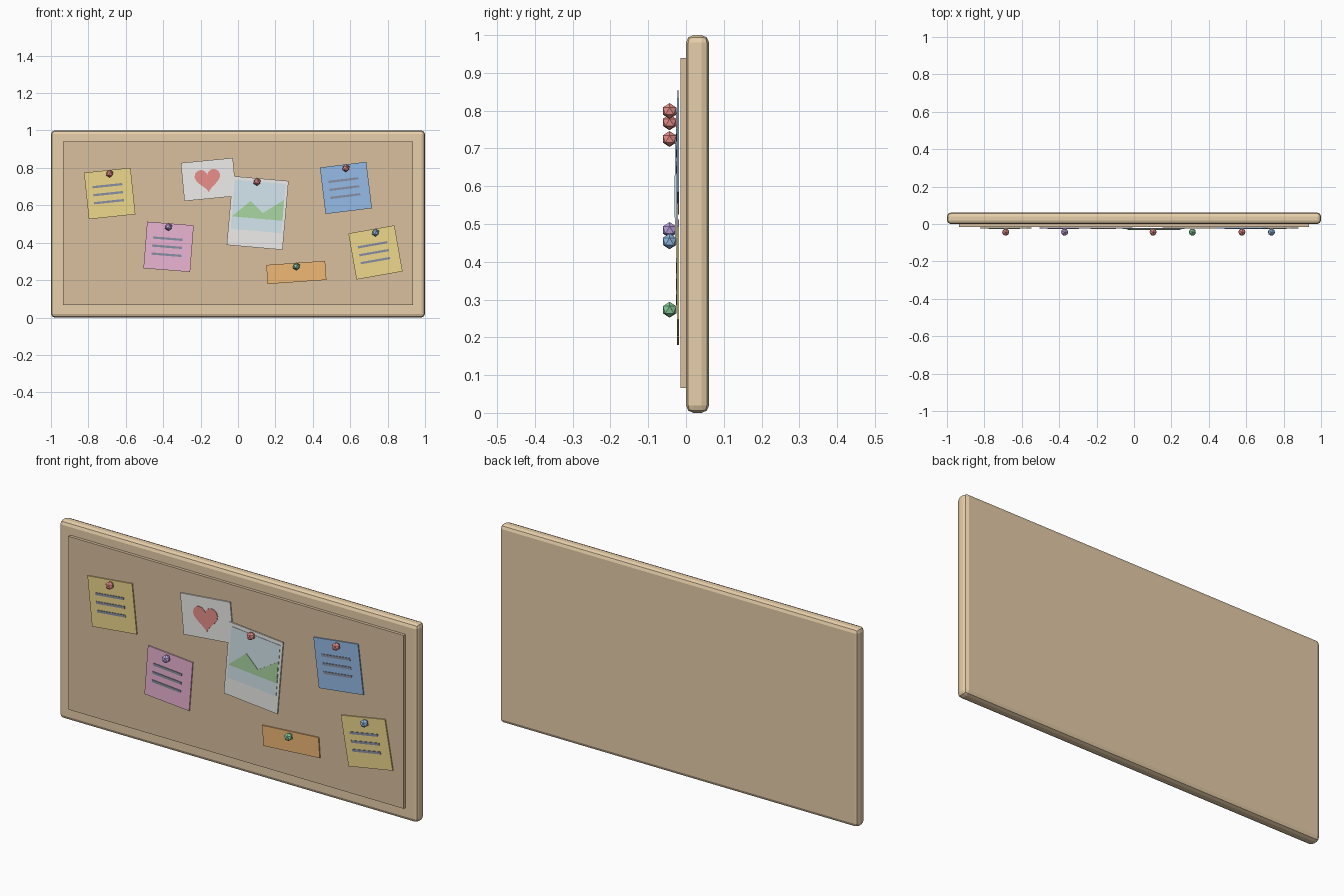
import bpy, bmesh, math
from mathutils import Matrix

if "Cube" in bpy.data.objects:
    bpy.data.objects.remove(bpy.data.objects["Cube"])

COLOURS = {
    "wood": (0.80, 0.62, 0.40), "cork": (0.70, 0.53, 0.35), "yellow": (0.86, 0.69, 0.27),
    "pink": (0.84, 0.46, 0.66), "blue": (0.30, 0.50, 0.80), "orange": (0.87, 0.48, 0.18),
    "white": (0.86, 0.85, 0.83), "red": (0.82, 0.28, 0.26), "sky": (0.66, 0.80, 0.86),
    "green": (0.40, 0.68, 0.36), "ink": (0.25, 0.28, 0.36), "purple": (0.52, 0.38, 0.75),
    "pin_green": (0.25, 0.60, 0.33),
}
mats = {}
for key, c in COLOURS.items():
    mats[key] = bpy.data.materials.new(key)
    mats[key].diffuse_color = (*c, 1)


def finish(bm, name, colour):
    bmesh.ops.recalc_face_normals(bm, faces=bm.faces)
    me = bpy.data.meshes.new(name)
    bm.to_mesh(me)
    bm.free()
    me.materials.append(mats[colour])
    ob = bpy.data.objects.new(name, me)
    bpy.context.collection.objects.link(ob)
    return ob


def slab(name, pts, y0, y1, colour, at=(0, 0), angle=0):
    """Outline in x,z extruded from y0 to y1, turned about its centre on the board."""
    bm = bmesh.new()
    face = bm.faces.new([bm.verts.new((x, y0, z)) for x, z in pts])
    ext = bmesh.ops.extrude_face_region(bm, geom=[face])
    vs = [v for v in ext["geom"] if isinstance(v, bmesh.types.BMVert)]
    bmesh.ops.translate(bm, verts=vs, vec=(0, y1 - y0, 0))
    m = Matrix.Translation((at[0], 0, at[1])) @ Matrix.Rotation(-math.radians(angle), 4, 'Y')
    bmesh.ops.transform(bm, matrix=m, verts=bm.verts)
    return finish(bm, name, colour)


def rect(w, h, x=0, z=0):
    return [(x - w / 2, z - h / 2), (x + w / 2, z - h / 2),
            (x + w / 2, z + h / 2), (x - w / 2, z + h / 2)]


def pin(name, x, z, colour):
    bm = bmesh.new()
    bmesh.ops.create_icosphere(bm, subdivisions=1, radius=0.021,
                               matrix=Matrix.Translation((x, -0.0435, z)))
    finish(bm, name, colour)


# Rounded wooden frame and cork panel
frame = slab("frame", rect(2, 1), 0, 0.061, "wood", (0, 0.5))
bev = frame.modifiers.new("round", 'BEVEL')
bev.width, bev.segments = 0.02, 2
slab("cork_panel", rect(1.87, 0.874), -0.015, 0.005, "cork", (0, 0.503))

# Written notes: centre, tilt, paper and pin colours
NOTES = [("left_note", -0.686, 0.663, 6, "yellow", "red"),
         ("pink_note", -0.371, 0.378, -4.5, "pink", "purple"),
         ("blue_note", 0.577, 0.693, 7, "blue", "red"),
         ("right_note", 0.735, 0.348, 10, "yellow", "blue")]
for name, x, z, a, paper, pin_col in NOTES:
    slab(name, rect(0.25, 0.25), -0.024, -0.018, paper, (x, z), a)
    for i in range(3):
        slab(f"{name}_line_{i + 1}", rect(0.16, 0.012, -0.008, 0.043 * (1 - i)),
             -0.027, -0.023, "ink", (x, z), a)
    pin(f"{name}_pin", x, z + 0.106, pin_col)

# Card with a heart
at, a = (-0.157, 0.738), 5.5
slab("heart_card", rect(0.28, 0.205), -0.024, -0.018, "white", at, a)
heart = []
for i in range(28):
    t = 2 * math.pi * i / 28
    heart.append((0.0043 * 16 * math.sin(t) ** 3 - 0.005,
                  0.0043 * (13 * math.cos(t) - 5 * math.cos(2 * t)
                            - 2 * math.cos(3 * t) - math.cos(4 * t)) + 0.003))
slab("heart", heart, -0.027, -0.023, "red", at, a)

# Landscape photo
at, a = (0.105, 0.559), -5
slab("photo", rect(0.30, 0.37), -0.027, -0.021, "white", at, a)
slab("photo_sky", rect(0.272, 0.263, 0, 0.035), -0.029, -0.026, "sky", at, a)
slab("photo_hills", [(-0.136, -0.03), (0.136, -0.03), (0.134, 0.081),
                     (0.027, 0.002), (-0.043, 0.061)], -0.031, -0.028, "green", at, a)
pin("photo_pin", 0.102, 0.725, "red")

# Orange strip
slab("orange_strip", rect(0.315, 0.102), -0.024, -0.018, "orange", (0.312, 0.241), 4)
pin("orange_strip_pin", 0.312, 0.273, "pin_green")

for m in bpy.data.materials:
    if m.users and not m.is_grease_pencil:
        m.use_nodes = True
        m.node_tree.nodes["Principled BSDF"].inputs["Base Color"].default_value = m.diffuse_color
